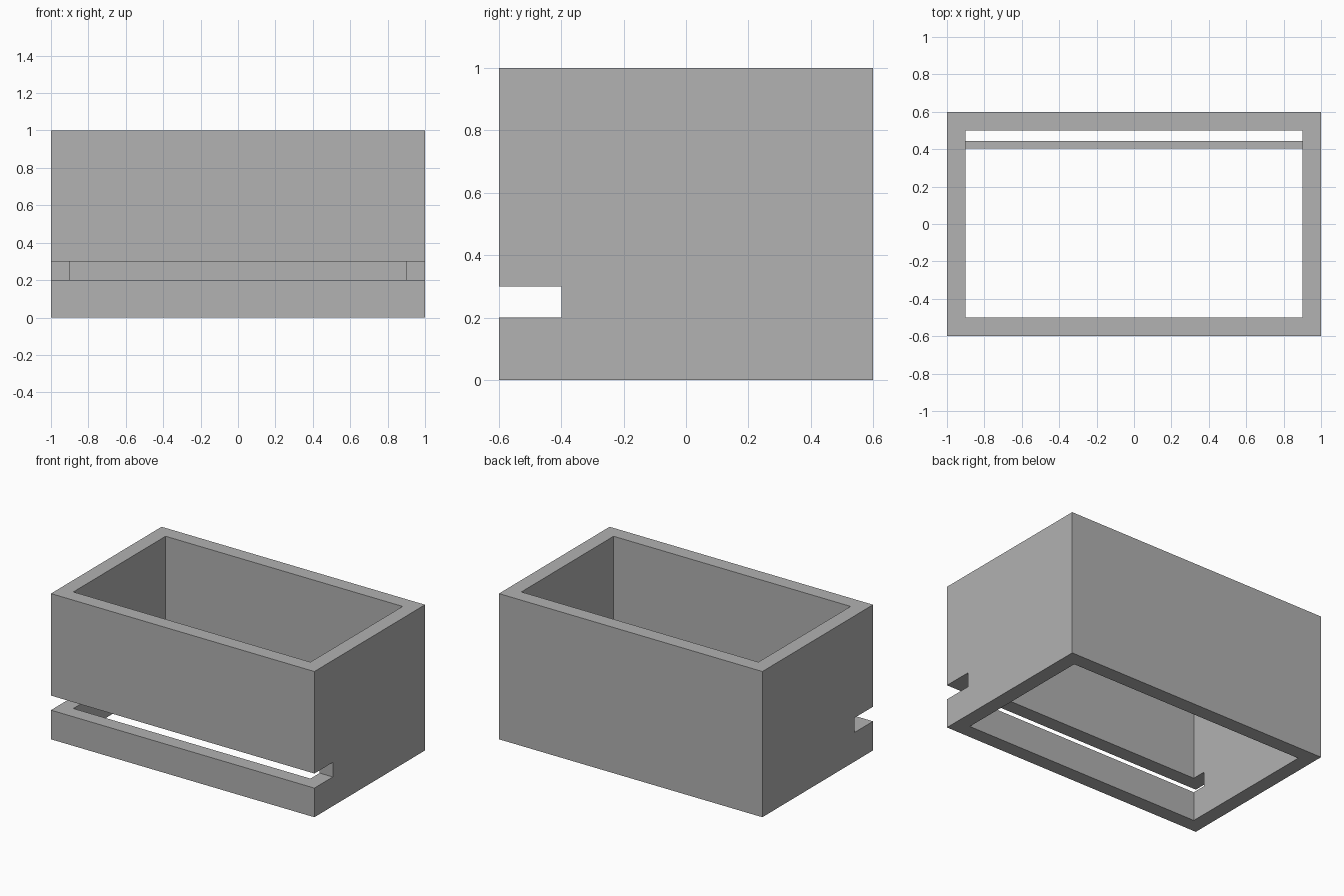
import bpy

if "Cube" in bpy.data.objects:
    bpy.data.objects.remove(bpy.data.objects["Cube"], do_unlink=True)

grey = bpy.data.materials.new("plain_grey")
grey.use_nodes = True
colour = (0.445, 0.445, 0.445, 1)
grey.diffuse_color = colour
grey.node_tree.nodes["Principled BSDF"].inputs["Base Color"].default_value = colour


def box(name, low, high):
    """Box between two opposite corners."""
    centre = [(a + b) / 2 for a, b in zip(low, high)]
    bpy.ops.mesh.primitive_cube_add(size=1, location=centre)
    obj = bpy.context.object
    obj.name = name
    obj.scale = [b - a for a, b in zip(low, high)]
    bpy.ops.object.transform_apply(location=True, rotation=False, scale=True)
    obj.data.materials.append(grey)
    return obj


def cut(target, cutter):
    """Subtract the cutter and remove it."""
    cutter.hide_render = True
    mod = target.modifiers.new("cut", "BOOLEAN")
    mod.operation = "DIFFERENCE"
    mod.solver = "EXACT"
    mod.object = cutter
    bpy.context.view_layer.objects.active = target
    bpy.ops.object.modifier_apply(modifier=mod.name)
    bpy.data.objects.remove(cutter, do_unlink=True)


# Rectangular sleeve, open at the top and bottom
shell = box("box_shell", (-1, -0.6, 0), (1, 0.6, 1))
cut(shell, box("inner_cutter", (-0.9, -0.5, -0.2), (0.9, 0.5, 1.2)))

# Slot through the front wall and the front ends of the side walls
cut(shell, box("slot_cutter", (-1.2, -0.8, 0.2), (1.2, -0.4, 0.3)))

# Thin crossbar between the side walls, near the back
box("inner_crossbar", (-0.9, 0.405, 0.2), (0.9, 0.443, 0.3))
